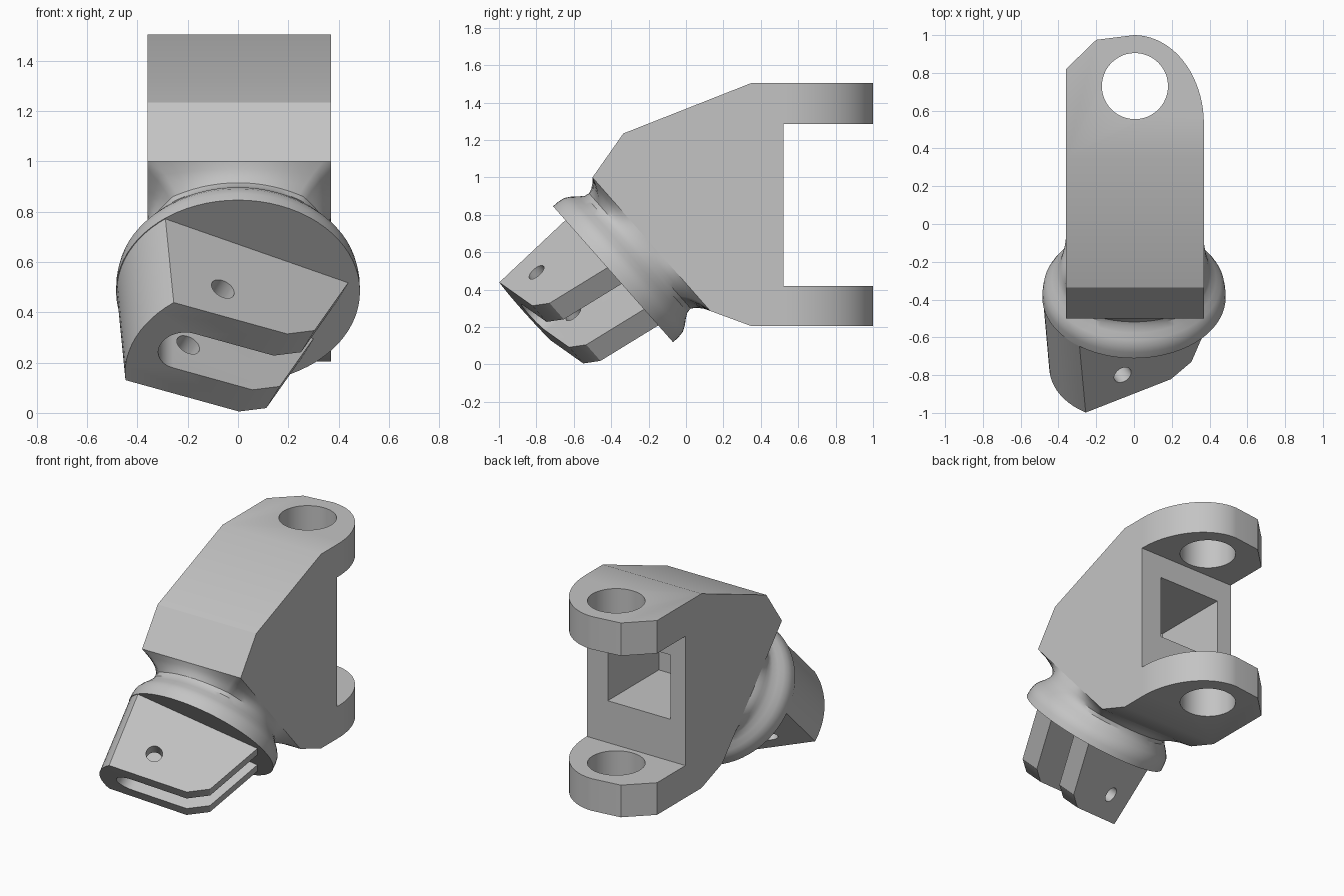
import bpy
import bmesh
from math import sin, cos, pi, radians, atan2
from mathutils import Matrix, Vector

if "Cube" in bpy.data.objects:
    bpy.data.objects.remove(bpy.data.objects["Cube"], do_unlink=True)

grey = bpy.data.materials.new("cast_grey")
grey.use_nodes = True
grey.diffuse_color = (0.55, 0.55, 0.55, 1)
grey.node_tree.nodes["Principled BSDF"].inputs["Base Color"].default_value = (0.55, 0.55, 0.55, 1)


def frame(origin, u, v, w):
    """Local-to-world matrix from an origin and three axes."""
    m = Matrix((u, v, w)).transposed().to_4x4()
    m.translation = origin
    return m


def loft(name, rings):
    """Closed solid through rings of equal point count."""
    bm = bmesh.new()
    loops = [[bm.verts.new(p) for p in ring] for ring in rings]
    count = len(loops[0])
    for low, high in zip(loops, loops[1:]):
        for i in range(count):
            j = (i + 1) % count
            bm.faces.new((low[i], low[j], high[j], high[i]))
    bm.faces.new(loops[0][::-1])
    bm.faces.new(loops[-1])
    bmesh.ops.recalc_face_normals(bm, faces=bm.faces)
    mesh = bpy.data.meshes.new(name)
    bm.to_mesh(mesh)
    bm.free()
    mesh.materials.append(grey)
    obj = bpy.data.objects.new(name, mesh)
    bpy.context.collection.objects.link(obj)
    return obj


def prism(name, points, matrix, low, high):
    return loft(name, [[matrix @ Vector((p[0], p[1], h)) for p in points] for h in (low, high)])


def arc(cx, cy, rx, ry, start, end, steps):
    angles = [radians(start + (end - start) * i / steps) for i in range(steps + 1)]
    return [(cx + rx * cos(t), cy + ry * sin(t)) for t in angles]


def circle(cx, cy, r, steps=48):
    return arc(cx, cy, r, r, 0, 360, steps)[:-1]


def combine(obj, tool, operation):
    """Apply a boolean and discard the tool."""
    mod = obj.modifiers.new("cut", "BOOLEAN")
    mod.operation, mod.object, mod.solver = operation, tool, "EXACT"
    tool.hide_render = True
    bpy.context.view_layer.update()
    result = obj.evaluated_get(bpy.context.evaluated_depsgraph_get())
    mesh = bpy.data.meshes.new_from_object(result)
    obj.modifiers.clear()
    obj.data = mesh
    bpy.data.objects.remove(tool, do_unlink=True)


X, Y, Z = Vector((1, 0, 0)), Vector((0, 1, 0)), Vector((0, 0, 1))
WORLD = Matrix.Identity(4)
LEFT, RIGHT = -0.36, 0.37

# Body: side profile with a rear fork
side = [(-0.5, 1.0), (-0.335, 1.235), (0.35, 1.505), (1.01, 1.505), (1.01, 1.285),
        (0.52, 1.285), (0.52, 0.42), (1.01, 0.42), (1.01, 0.205), (0.35, 0.205), (0.13, 0.286)]
body = prism("fork_body", side, frame(Vector(), Y, Z, X), LEFT, RIGHT)

# Ear outline: rounded on one side, chamfered on the other
outline = [(LEFT - 0.1, -2), (RIGHT + 0.1, -2), (RIGHT + 0.1, 0.53)]
outline += arc(0, 0.53, RIGHT, 0.47, 0, 90, 20) + [(-0.2, 0.975), (LEFT, 0.82), (LEFT - 0.1, 0.72)]
combine(body, prism("ear_outline", outline, WORLD, -1, 3), "INTERSECT")

# Pin bore through both ears, and the pocket between them
combine(body, prism("pin_bore", circle(0.005, 0.73, 0.175), WORLD, -1, 3), "DIFFERENCE")
pocket = [(-0.25, 0.7), (0.215, 0.7), (0.215, 1.13), (-0.25, 1.13)]
combine(body, prism("pocket", pocket, frame(Vector(), X, Z, -Y), -0.6, 0.02), "DIFFERENCE")

# Tilted frame of the flange: E runs up its face, D points out of it
E = Vector((0, -0.662, 0.75)).normalized()
D = X.cross(E)
centre = Vector((0, -0.39, 0.4825))

# Neck: round flange and groove flaring to the rectangular body face
top, bottom = (Vector((0, y, z)) - centre for y, z in (side[0], side[-1]))
half_w, half_h = (RIGHT - LEFT) / 2, (top - bottom).dot(E) / 2
mid = (top + bottom) / 2 + X * (LEFT + RIGHT) / 2
corner = atan2(half_h, half_w)
angles = sorted([2 * pi * i / 72 for i in range(72)]
                + [corner, pi - corner, pi + corner, 2 * pi - corner])
profile = [(0, 0.485, 0), (0.04, 0.484, 0), (0.075, 0.478, 0), (0.105, 0.46, 0),
           (0.135, 0.435, 0), (0.165, 0.412, 0.04), (0.19, 0.402, 0.12),
           (0.215, 0.4, 0.32), (0.24, 0.4, 0.62), (0.26, 0.4, 1)]
rings = []
for depth, radius, blend in profile:
    ring = []
    for t in angles:
        box = min(half_w / max(abs(cos(t)), 1e-6), half_h / max(abs(sin(t)), 1e-6))
        r = radius + (box - radius) * blend
        shift = (mid - D * mid.dot(D)) * blend
        ring.append(centre - D * depth + shift + (X * cos(t) + E * sin(t)) * r)
    rings.append(ring)
neck = loft("flange_neck", rings)

# Clevis: tapered round boss, rolled about the flange axis
roll = radians(25)
A = X * cos(roll) - E * sin(roll)
B = X * sin(roll) + E * cos(roll)
across = frame(centre, A, B, D)
along = frame(centre, A, D, -B)
boss = [[across @ Vector((x, y, d)) for x, y in circle(0, 0, r, 72)]
        for d, r in ((-0.02, 0.483), (0.55, 0.445))]
clevis = loft("front_clevis", boss)

# Trim to two flat cheeks with a sloped, chamfered end
trim = [(-0.6, -0.03), (0.39, -0.03), (0.23, 0.357), (0.11, 0.435), (-0.6, 0.506)]
combine(clevis, prism("cheek_trim", trim, along, -0.227, 0.227), "INTERSECT")

# Round-ended slot open on one side, and the cross pin hole
slot = arc(-0.24, 0, 0.1, 0.1, 90, 270, 20) + [(0.7, -0.1), (0.7, 0.1)]
combine(clevis, prism("slot", slot, across, -0.1, 0.7), "DIFFERENCE")
combine(clevis, prism("cross_hole", circle(-0.172, 0.3, 0.05, 32), along, -0.5, 0.5), "DIFFERENCE")

# Smooth the curves and keep the edges sharp
for obj in (body, neck, clevis):
    obj.data.polygons.foreach_set("use_smooth", [True] * len(obj.data.polygons))
    obj.data.set_sharp_from_angle(angle=radians(30))
